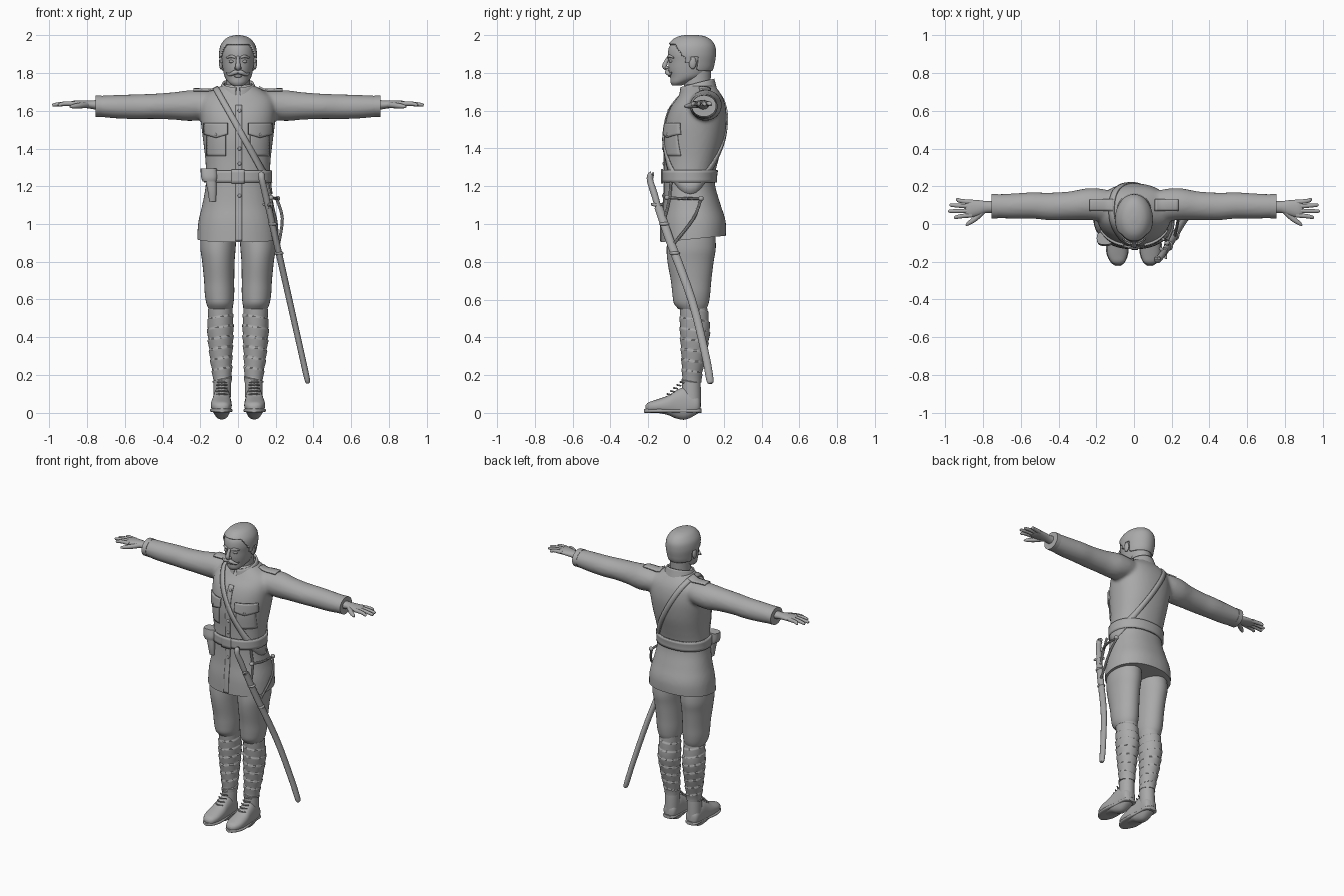
import bpy, bmesh, math
from math import cos, sin, pi, radians
from mathutils import Vector
from mathutils.bvhtree import BVHTree

cube = bpy.data.objects.get("Cube")
if cube:
    bpy.data.objects.remove(cube)

grey = bpy.data.materials.new("plain grey")
grey.use_nodes = True
grey.diffuse_color = (0.4, 0.4, 0.4, 1)
grey.node_tree.nodes["Principled BSDF"].inputs["Base Color"].default_value = grey.diffuse_color
parts = []


def finish(name, bm, mirror=False, thick=0):
    """Turn a bmesh into an object, optionally mirrored or thickened."""
    bmesh.ops.recalc_face_normals(bm, faces=bm.faces)
    mesh = bpy.data.meshes.new(name)
    bm.to_mesh(mesh)
    bm.free()
    mesh.materials.append(grey)
    obj = bpy.data.objects.new(name, mesh)
    bpy.context.collection.objects.link(obj)
    if thick:
        mod = obj.modifiers.new("thickness", "SOLIDIFY")
        mod.thickness, mod.offset = thick, 0
    if mirror:
        obj.modifiers.new("mirror", "MIRROR")
    parts.append(obj)
    return obj


def spline(rows, step):
    """Catmull-Rom interpolation through rows of equal length."""
    out = []
    for i in range(len(rows) - 1):
        p, q = rows[max(i - 1, 0)], rows[i]
        r, s = rows[i + 1], rows[min(i + 2, len(rows) - 1)]
        for k in range(step):
            t = k / step
            out.append([b + t / 2 * (c - a + t * (2*a - 5*b + 4*c - d + t * (3*(b - c) + d - a)))
                        for a, b, c, d in zip(p, q, r, s)])
    return out + [list(rows[-1])]


def loft(bm, rows, axis="z", n=32, step=4, power=1, swell=None):
    """Rows are (position on axis, centre a, centre b, radius a, radius b)."""
    rings = []
    for t, a, b, ra, rb in spline(rows, step):
        ring = []
        for k in range(n):
            ang = 2 * pi * k / n
            c, s = cos(ang), sin(ang)
            g = swell(t, ang) if swell else 0
            u = a + (ra + g) * math.copysign(abs(c) ** power, c)
            v = b + (rb + g) * math.copysign(abs(s) ** power, s)
            ring.append(bm.verts.new({"z": (u, v, t), "x": (t, u, v), "y": (u, t, v)}[axis]))
        rings.append(ring)
    for lo, hi in zip(rings, rings[1:]):
        for k in range(n):
            bm.faces.new((lo[k], lo[k - 1], hi[k - 1], hi[k]))
    bm.faces.new(rings[0])
    bm.faces.new(rings[-1])
    return bm


def solid(name, rows, mirror=False, **opts):
    return finish(name, loft(bmesh.new(), rows, **opts), mirror)


def sheet(name, func, nu, nv, thick=0.008, mirror=False):
    """Thin surface from func(u, v), both in 0..1."""
    bm = bmesh.new()
    grid = [[bm.verts.new(func(i / nu, j / nv)) for j in range(nv + 1)] for i in range(nu + 1)]
    for a, b in zip(grid, grid[1:]):
        for j in range(nv):
            bm.faces.new((a[j], b[j], b[j + 1], a[j + 1]))
    bmesh.ops.remove_doubles(bm, verts=bm.verts, dist=1e-5)
    return finish(name, bm, mirror, thick)


def tube(name, points, mirror=False, n=10, flat=1):
    """Round tube through (x, y, z, radius) points."""
    bm, rings = bmesh.new(), []
    path = spline(points, 4)
    for i, row in enumerate(path):
        ahead = Vector(path[min(i + 1, len(path) - 1)][:3]) - Vector(path[max(i - 1, 0)][:3])
        side = ahead.cross((0.02, 1, 0.03)).normalized()
        up = side.cross(ahead).normalized()
        rings.append([bm.verts.new(Vector(row[:3]) + row[3] * (side * cos(2*pi*k/n) * flat + up * sin(2*pi*k/n)))
                      for k in range(n)])
    for a, b in zip(rings, rings[1:]):
        for k in range(n):
            bm.faces.new((a[k], a[k - 1], b[k - 1], b[k]))
    bm.faces.new(rings[0])
    bm.faces.new(rings[-1])
    return finish(name, bm, mirror)


def ball(name, centre, size, mirror=False):
    bm = bmesh.new()
    bmesh.ops.create_uvsphere(bm, u_segments=16, v_segments=10, radius=1)
    for v in bm.verts:
        v.co = Vector(centre) + v.co * Vector(size)
    return finish(name, bm, mirror)


# Jacket: torso and both sleeves fused, then cut at the hem
bm = loft(bmesh.new(), [
    (0.86, 0, .035, .218, .17), (1, 0, .04, .212, .172), (1.1, 0, .032, .19, .152),
    (1.2, 0, .02, .172, .135), (1.27, 0, .02, .17, .135), (1.35, 0, .03, .174, .145),
    (1.45, 0, .042, .186, .16), (1.55, 0, .055, .198, .16), (1.62, 0, .065, .2, .145),
    (1.67, 0, .075, .185, .12), (1.71, 0, .075, .13, .095), (1.74, 0, .07, .075, .075)], n=48, power=.9)
for side in (1, -1):
    loft(bm, [(side * x, *row) for x, *row in (
        (.06, .085, 1.64, .07, .06), (.16, .1, 1.633, .085, .075), (.25, .105, 1.628, .084, .082),
        (.34, .097, 1.626, .076, .073), (.45, .093, 1.624, .073, .067), (.54, .098, 1.622, .07, .066),
        (.65, .095, 1.622, .067, .062), (.75, .095, 1.625, .062, .055))], axis="x")
jacket = finish("jacket", bm)
mod = jacket.modifiers.new("fuse", "REMESH")
mod.mode, mod.voxel_size = "VOXEL", 0.011
mod = jacket.modifiers.new("soften", "SMOOTH")
mod.iterations = 6
deps = bpy.context.evaluated_depsgraph_get()
bm = bmesh.new()
bm.from_mesh(jacket.evaluated_get(deps).to_mesh())
jacket.modifiers.clear()
cut = bmesh.ops.bisect_plane(bm, geom=bm.verts[:] + bm.edges[:] + bm.faces[:], plane_co=(0, 0, .917),
                             plane_no=(0, -.1, 1), clear_inner=True)
bmesh.ops.contextual_create(bm, geom=[g for g in cut["geom_cut"] if isinstance(g, bmesh.types.BMEdge)])
bm.to_mesh(jacket.data)
surface = BVHTree.FromBMesh(bm)
bm.free()


def on_jacket(origin, direction, lift=0.004):
    """Drop a point onto the jacket along a ray."""
    d = Vector(direction).normalized()
    hit = surface.ray_cast(Vector(origin), d)[0]
    return (hit or Vector(origin)) - d * lift


def front(x, z, lift=0.004):
    return on_jacket((x, -1, z), (0, 1, 0), lift)


def around(ang, z, lift):
    d = Vector((cos(ang), sin(ang), 0))
    return on_jacket(Vector((0, .03, z)) + d, -d, lift)


def cross_belt(u, v):
    along = Vector((-.49, 0, .87))
    across = Vector((.87, 0, .49))
    d = along * cos(2 * pi * u) + Vector((0, 1, 0)) * sin(2 * pi * u)
    return on_jacket(Vector((.02, .05, 1.475)) + across * (v - .5) * .032 + d, -d, .005)


# Belts, pockets, shoulder straps and front closure laid on the jacket
sheet("waist_belt", lambda u, v: around(2 * pi * u, 1.22 + .065 * v, .006), 64, 4, .012)
sheet("cross_belt", cross_belt, 80, 2)
sheet("breast_pocket", lambda u, v: front(.065 + .1 * u, 1.36 + .15 * v, .002), 10, 10, .005, True)
sheet("pocket_flap", lambda u, v: front(.055 + .122 * u, 1.535 - v * (.06 + .018 * (1 - abs(2*u - 1))), .007),
      12, 6, .012, True)
sheet("front_placket", lambda u, v: front(-.012 + .034 * u, .91 + .72 * v, .002), 3, 60, .005)
sheet("shoulder_strap", lambda u, v: on_jacket((.11 + .125 * u, .07 + .06 * v, 1.9), (0, 0, -1), .006),
      10, 5, .01, True)
for i, z in enumerate((1.6, 1.5, 1.4, 1.32, 1.15)):
    ball(f"jacket_button_{i}", front(.008, z), (.01, .006, .01))
ball("pocket_button", front(.116, 1.475), (.009, .013, .009), True)
sheet("belt_buckle", lambda u, v: front(-.035 + .07 * u, 1.215 + .075 * v, .014), 6, 4, .008)

# Collar folded over, open at the throat
def collar(u, v):
    ang = -pi / 2 + .12 + (2 * pi - .24) * u
    fore = (1 - sin(ang)) / 2
    drop = .06 + .04 * fore ** 8
    grow = (.078 + .026 * v, .084 + .016 * v)
    return (grow[0] * cos(ang), .06 + grow[1] * sin(ang), 1.768 - .045 * fore - drop * v)

sheet("collar", collar, 48, 6, .012)
solid("neck", [(1.66, 0, .06, .07, .075), (1.74, 0, .06, .063, .07), (1.84, 0, .06, .065, .075)])

# Cuffs and hands
solid("cuff", [(.725, .095, 1.625, .065, .057), (.757, .095, 1.625, .065, .057)], True, axis="x")
solid("palm", [(.72, .09, 1.63, .034, .03), (.78, .09, 1.633, .031, .022), (.82, .086, 1.636, .04, .02),
               (.87, .082, 1.638, .047, .016), (.893, .082, 1.638, .042, .01)], True, axis="x", n=20)
for name, y, tip_y, tip_x in (("index", .047, .035, .955), ("middle", .07, .068, .985),
                              ("ring", .093, .1, .978), ("little", .115, .13, .945)):
    tube(name + "_finger", [(.86, y, 1.638, .013), (.92, (y + tip_y) / 2, 1.638, .0115),
                            (tip_x - .008, tip_y, 1.632, .009), (tip_x, tip_y, 1.631, .003)], True)
tube("thumb", [(.8, .07, 1.632, .016), (.84, .03, 1.628, .015), (.875, .005, 1.624, .011),
               (.892, -.008, 1.622, .004)], True)

# Head and hair
HEAD = [(1.732, 0, -.05, .025, .022), (1.75, 0, -.03, .05, .052), (1.78, 0, .008, .07, .092),
        (1.82, 0, .02, .08, .112), (1.86, 0, .025, .086, .118), (1.9, 0, .026, .09, .122),
        (1.94, 0, .028, .084, .116), (1.97, 0, .03, .064, .092), (1.985, 0, .03, .04, .06), (1.991, 0, .03, .01, .015)]
solid("head", HEAD, n=40)
bm = loft(bmesh.new(), HEAD, n=80, step=8)
bm.normal_update()
bmesh.ops.recalc_face_normals(bm, faces=bm.faces)


def hairy(p):
    if p.z > 1.95:
        return True
    if p.z > 1.885:
        return p.y > -.035 - .6 * (p.z - 1.92)
    return p.y > .06 - .02 * (1.885 - p.z) and p.z > 1.815 or (p.z > 1.855 and 0 < p.y < .025)


bmesh.ops.delete(bm, geom=[f for f in bm.faces if not hairy(f.calc_center_median())], context="FACES")
bm.normal_update()
for v in bm.verts:
    v.co += v.normal * .005
finish("hair", bm, thick=.011)

# Face
ball("ear", (.09, .035, 1.853), (.011, .02, .033), True)
tube("nose", [(0, -.09, 1.886, .009), (0, -.105, 1.86, .011), (0, -.113, 1.835, .014), (0, -.1, 1.822, .012)])
ball("nostril", (.011, -.101, 1.828), (.009, .011, .008), True)
ball("eye", (.034, -.079, 1.862), (.015, .012, .008), True)
tube("brow", [(.012, -.094, 1.882, .006), (.036, -.087, 1.889, .008), (.062, -.066, 1.88, .004)], True)
tube("moustache", [(0, -.098, 1.808, .011), (.02, -.1, 1.803, .012), (.042, -.088, 1.793, .009),
                   (.057, -.08, 1.797, .005), (.063, -.077, 1.804, .002)], True)
ball("lower_lip", (0, -.086, 1.784), (.022, .01, .007))
ball("chin", (0, -.063, 1.752), (.026, .019, .018))

# Legs: breeches, wrapped puttees, boots
solid("breeches", [(1, .1, .03, .095, .12), (.88, .106, .028, .094, .13), (.8, .104, .024, .086, .122),
                   (.7, .1, .027, .08, .107), (.63, .098, .028, .078, .1), (.58, .096, .028, .072, .092),
                   (.55, .094, .034, .062, .074)], True)
solid("puttee", [(.57, .092, .04, .06, .068), (.5, .093, .044, .064, .074), (.42, .093, .047, .066, .076),
                 (.3, .09, .04, .057, .062), (.2, .084, .032, .048, .05), (.16, .083, .03, .046, .05)], True,
      step=18, swell=lambda z, a: .006 * ((z / .055 + a / (2 * pi)) % 1))
solid("boot_shaft", [(.19, .083, .028, .045, .047), (.14, .083, .028, .046, .05), (.03, .085, .03, .045, .05)], True)
solid("boot", [(.078, .085, .04, .02, .03), (.06, .085, .045, .043, .05), (0, .086, .05, .047, .085),
               (-.05, .087, .045, .05, .075), (-.1, .088, .04, .055, .05), (-.16, .088, .035, .053, .034),
               (-.2, .086, .03, .037, .025), (-.215, .085, .026, .015, .012)], True, axis="y", power=.85)
solid("sole", [(.082, .085, .011, .025, .011), (.06, .085, .011, .045, .011), (-.02, .086, .011, .047, .011),
               (-.1, .088, .011, .059, .011), (-.16, .088, .011, .057, .011), (-.205, .086, .011, .036, .011),
               (-.222, .085, .011, .012, .01)], True, axis="y", power=.6)
for i in range(5):
    y, z = -.022 - .017 * i, .16 - .016 * i
    tube(f"lace_{i}", [(.058, y + .012, z, .004), (.086, y - .008, z + .004, .005), (.114, y + .012, z, .004)], True, n=6)

# Sabre hanging at the left hip, with its slings
tube("scabbard", [(.162, -.145, 1.09, .023), (.2, -.088, .92, .023), (.272, .03, .6, .022),
                  (.335, .1, .32, .021), (.366, .126, .18, .02), (.372, .13, .155, .01)], n=14, flat=.75)
tube("sabre_grip", [(.162, -.145, 1.08, .016), (.145, -.168, 1.16, .018), (.128, -.19, 1.23, .017),
                    (.124, -.185, 1.26, .018), (.124, -.17, 1.262, .01)], n=12)
tube("sabre_guard", [(.135, -.125, 1.105, .007), (.16, -.15, 1.1, .012), (.17, -.185, 1.105, .006)])
for i, row in enumerate(((.183, -.115, 1), (.217, -.06, .845))):
    ball(f"scabbard_ring_{i}", row, (.024, .028, .012))
for name, dots in (("upper", ((.17, -.1, 1.14), (.205, -.02, 1.135), (.205, .08, 1.135))),
                   ("lower", ((.205, .08, 1.135), (.235, .04, 1.03), (.217, -.06, .9))),
                   ("front", ((.155, -.08, 1.22), (.175, -.09, 1.12), (.18, -.12, 1)))):
    tube(name + "_sling", [(*d, .008) for d in dots], n=8)
for i, row in enumerate(((.175, -.1, 1.14), (.21, .08, 1.135))):
    ball(f"sling_stud_{i}", row, (.014, .014, .014))

# Pistol holster on the right of the belt
solid("holster", [(1.12, -.135, -.085, .018, .016), (1.18, -.138, -.085, .024, .024),
                  (1.28, -.15, -.08, .036, .03)], n=20, power=.7)
solid("holster_flap", [(1.225, -.15, -.08, .037, .034), (1.25, -.152, -.08, .044, .037),
                       (1.295, -.155, -.075, .043, .034)], n=20, power=.7)

# Smooth shading with crisp edges
for obj in parts:
    obj.select_set(True)
bpy.context.view_layer.objects.active = jacket
bpy.ops.object.shade_smooth_by_angle(angle=radians(42))
